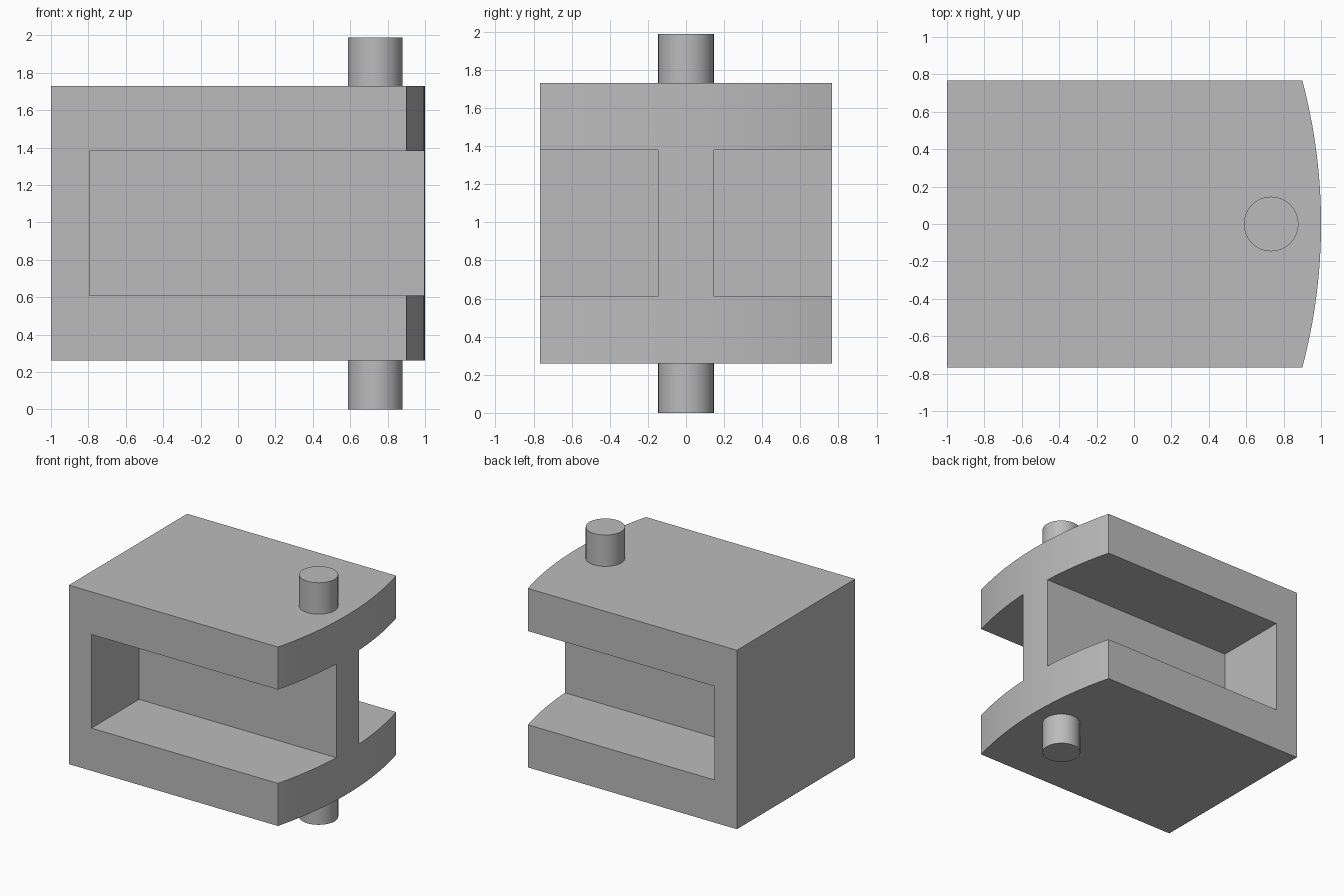
import bpy, bmesh, math

cube = bpy.data.objects.get("Cube")
if cube:
    bpy.data.objects.remove(cube, do_unlink=True)

HALF_WIDTH, BACK_X, NOSE_X, CORNER_X = 0.767, -1.0, 1.0, 0.90
BODY_Z, POCKET_Z = (0.26, 1.73), (0.61, 1.38)
POCKET_X, WEB_HALF, PIN_X, PIN_R, TOP_Z = -0.795, 0.147, 0.733, 0.146, 1.988

grey = bpy.data.materials.new("plain grey")
grey.use_nodes = True
colour = (0.5, 0.5, 0.5, 1)
grey.diffuse_color = colour
grey.node_tree.nodes["Principled BSDF"].inputs["Base Color"].default_value = colour


def prism(name, outline, z0, z1):
    """Extrude a flat outline from z0 up to z1."""
    bm = bmesh.new()
    base = bm.faces.new([bm.verts.new((x, y, z0)) for x, y in outline])
    top = bmesh.ops.extrude_face_region(bm, geom=[base])["geom"]
    bmesh.ops.translate(bm, vec=(0, 0, z1 - z0),
                        verts=[v for v in top if isinstance(v, bmesh.types.BMVert)])
    bmesh.ops.recalc_face_normals(bm, faces=bm.faces)
    mesh = bpy.data.meshes.new(name)
    bm.to_mesh(mesh)
    bm.free()
    mesh.materials.append(grey)
    obj = bpy.data.objects.new(name, mesh)
    bpy.context.collection.objects.link(obj)
    return obj


def smooth(obj):
    bpy.ops.object.select_all(action="DESELECT")
    obj.select_set(True)
    bpy.context.view_layer.objects.active = obj
    bpy.ops.object.shade_smooth_by_angle(angle=math.radians(30))


# Block with a shallow curved nose
sag = NOSE_X - CORNER_X
radius = (HALF_WIDTH ** 2 + sag ** 2) / (2 * sag)
sweep = math.asin(HALF_WIDTH / radius)
STEPS = 32
angles = [sweep * (2 * i / STEPS - 1) for i in range(STEPS + 1)]
arc = [(NOSE_X - radius + radius * math.cos(a), radius * math.sin(a)) for a in angles]
body = prism("body", [(BACK_X, HALF_WIDTH), (BACK_X, -HALF_WIDTH)] + arc, *BODY_Z)

# Side pockets, leaving the back wall, flanges and central web
for side, sign in (("right", -1), ("left", 1)):
    inner, outer, far = sign * WEB_HALF, sign, NOSE_X + 0.2
    cutter = prism(side + "_pocket_cutter",
                   [(POCKET_X, inner), (far, inner), (far, outer), (POCKET_X, outer)], *POCKET_Z)
    cutter.hide_render = True
    cut = body.modifiers.new(side + " pocket", "BOOLEAN")
    cut.operation = "DIFFERENCE"
    cut.solver = "EXACT"
    cut.object = cutter
    bpy.context.view_layer.objects.active = body
    bpy.ops.object.modifier_apply(modifier=cut.name)
    bpy.data.objects.remove(cutter, do_unlink=True)
smooth(body)

# Pivot pins above and below
SIDES = 48
circle = [(PIN_X + PIN_R * math.cos(math.tau * i / SIDES), PIN_R * math.sin(math.tau * i / SIDES))
          for i in range(SIDES)]
smooth(prism("lower_pin", circle, 0, BODY_Z[0] + 0.02))
smooth(prism("upper_pin", circle, BODY_Z[1] - 0.02, TOP_Z))
